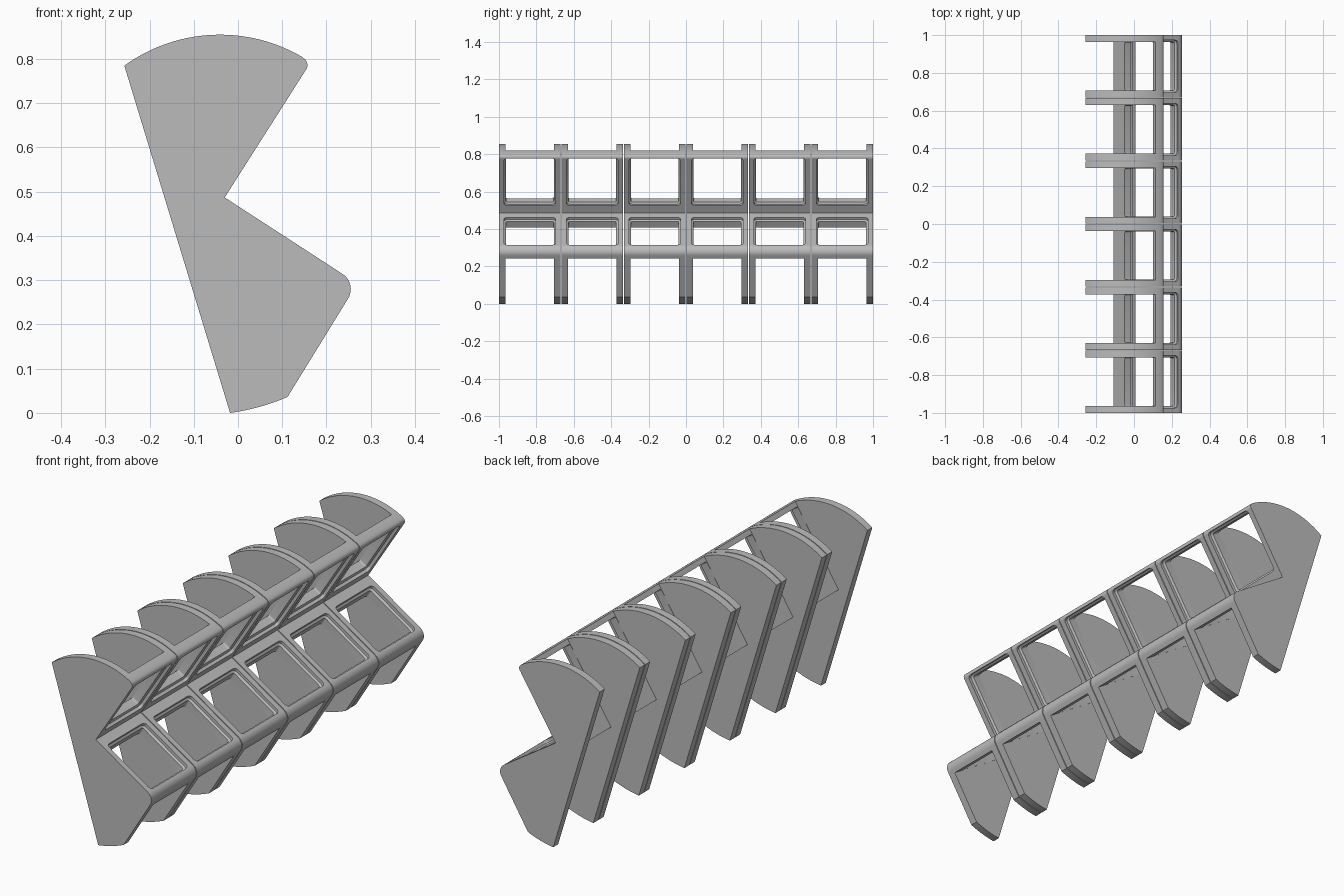
import bpy, bmesh, math
from mathutils import Vector

if "Cube" in bpy.data.objects:
    bpy.data.objects.remove(bpy.data.objects["Cube"])

BAYS, GAP = 6, 0.004
WIDTH = (2 - GAP * (BAYS - 1)) / BAYS
WALL, THICK = 0.036, 0.057
HALF_IN = WIDTH / 2 - WALL
NOTCH = Vector((-0.03, 0.487))
UP = Vector((0.18, 0.283)).normalized()
DOWN = Vector((0.265, -0.172)).normalized()

grey = bpy.data.materials.new("plain grey")
grey.use_nodes = True
grey.diffuse_color = (0.5, 0.5, 0.5, 1)
grey.node_tree.nodes["Principled BSDF"].inputs["Base Color"].default_value = (0.5, 0.5, 0.5, 1)


def arc(a, b, c, n):
    """Points along the circle through a, b and c, from a to c."""
    a, b, c = Vector(a), Vector(b), Vector(c)
    d = 2 * (a.x * (b.y - c.y) + b.x * (c.y - a.y) + c.x * (a.y - b.y))
    q = [p.length_squared for p in (a, b, c)]
    o = Vector((q[0] * (b.y - c.y) + q[1] * (c.y - a.y) + q[2] * (a.y - b.y),
                q[0] * (c.x - b.x) + q[1] * (a.x - c.x) + q[2] * (b.x - a.x))) / d
    start = math.atan2(a.y - o.y, a.x - o.x)
    sweep = math.remainder(math.atan2(c.y - o.y, c.x - o.x) - start, math.tau)
    r = (a - o).length
    return [o + r * Vector((math.cos(start + sweep * i / n), math.sin(start + sweep * i / n)))
            for i in range(n + 1)]


def loft(name, rings):
    """Closed solid through equal rings of 3D points."""
    bm = bmesh.new()
    rows = [[bm.verts.new(p) for p in ring] for ring in rings]
    n = len(rows[0])
    for low, high in zip(rows, rows[1:]):
        for i in range(n):
            j = (i + 1) % n
            bm.faces.new((low[i], low[j], high[j], high[i]))
    bm.faces.new(rows[0][::-1])
    bm.faces.new(rows[-1])
    bmesh.ops.recalc_face_normals(bm, faces=bm.faces)
    mesh = bpy.data.meshes.new(name)
    bm.to_mesh(mesh)
    bm.free()
    mesh.materials.append(grey)
    obj = bpy.data.objects.new(name, mesh)
    bpy.context.collection.objects.link(obj)
    return obj


def prism(name, outline, half):
    return loft(name, [[(p[0], y, p[1]) for p in outline] for y in (-half, half)])


def window_cutter(name, along, inward, s0, s1):
    """Rounded opening with a stepped rim around its outer side."""
    rings = []
    for depth, grow in ((-0.03, 0.01), (0.014, 0.01), (0.02, 0), (0.09, 0)):
        r = 0.008 + grow
        hs, hy = (s1 - s0) / 2 + grow, HALF_IN - 0.001 + grow
        ring = []
        for k, (sx, sy) in enumerate(((1, 1), (-1, 1), (-1, -1), (1, -1))):
            for step in range(5):
                t = (k + step / 4) * math.pi / 2
                s = (s0 + s1) / 2 + sx * (hs - r) + r * math.cos(t)
                y = sy * (hy - r) + r * math.sin(t)
                p = NOTCH + along * s + inward * depth
                ring.append((p.x, y, p.y))
        rings.append(ring)
    return loft(name, rings)


# Side outline: domed top, notch at the front, rounded nose, curved foot
outline = arc((-0.257, 0.785), (-0.045, 0.855), (0.143, 0.806), 24)
outline += arc((0.152, 0.799), (0.157, 0.787), (0.152, 0.773), 6)
outline += [NOTCH]
outline += arc((0.235, 0.315), (0.255, 0.28), (0.248, 0.257), 8)
outline += arc((0.112, 0.036), (0.05, 0.014), (-0.018, 0), 8)
bay = prism("shelf_bay_1", outline, WIDTH / 2)

# Hollow behind the two panels, open at the back
in_up = Vector((-UP.y, UP.x))
in_down = Vector((DOWN.y, -DOWN.x))
corner = NOTCH + (in_up + in_down) * THICK
hollow = prism("hollow_cutter", [corner, corner + UP * 0.8, (-0.8, 1.2), (-0.8, -0.6),
                                 (0.6, -0.6), corner + DOWN * 0.8], HALF_IN)
cutters = [hollow,
           window_cutter("upper_cutter", UP, in_up, 0.055, 0.335),
           window_cutter("lower_cutter", DOWN, in_down, 0.055, 0.305)]
for cutter in cutters:
    cutter.hide_render = True
    mod = bay.modifiers.new(cutter.name, 'BOOLEAN')
    mod.operation, mod.solver, mod.object = 'DIFFERENCE', 'EXACT', cutter

# Bake the cuts, then repeat the bay along the row
bpy.context.view_layer.update()
baked = bpy.data.meshes.new_from_object(bay.evaluated_get(bpy.context.evaluated_depsgraph_get()))
bay.modifiers.clear()
bay.data = baked
for cutter in cutters:
    bpy.data.objects.remove(cutter)
bpy.ops.object.select_all(action='DESELECT')
bay.select_set(True)
bpy.context.view_layer.objects.active = bay
bpy.ops.object.shade_smooth_by_angle(angle=math.radians(30))
for i in range(BAYS):
    part = bay if i == 0 else bay.copy()
    if i:
        part.name = f"shelf_bay_{i + 1}"
        bpy.context.collection.objects.link(part)
    part.location.y = -1 + WIDTH / 2 + i * (WIDTH + GAP)
